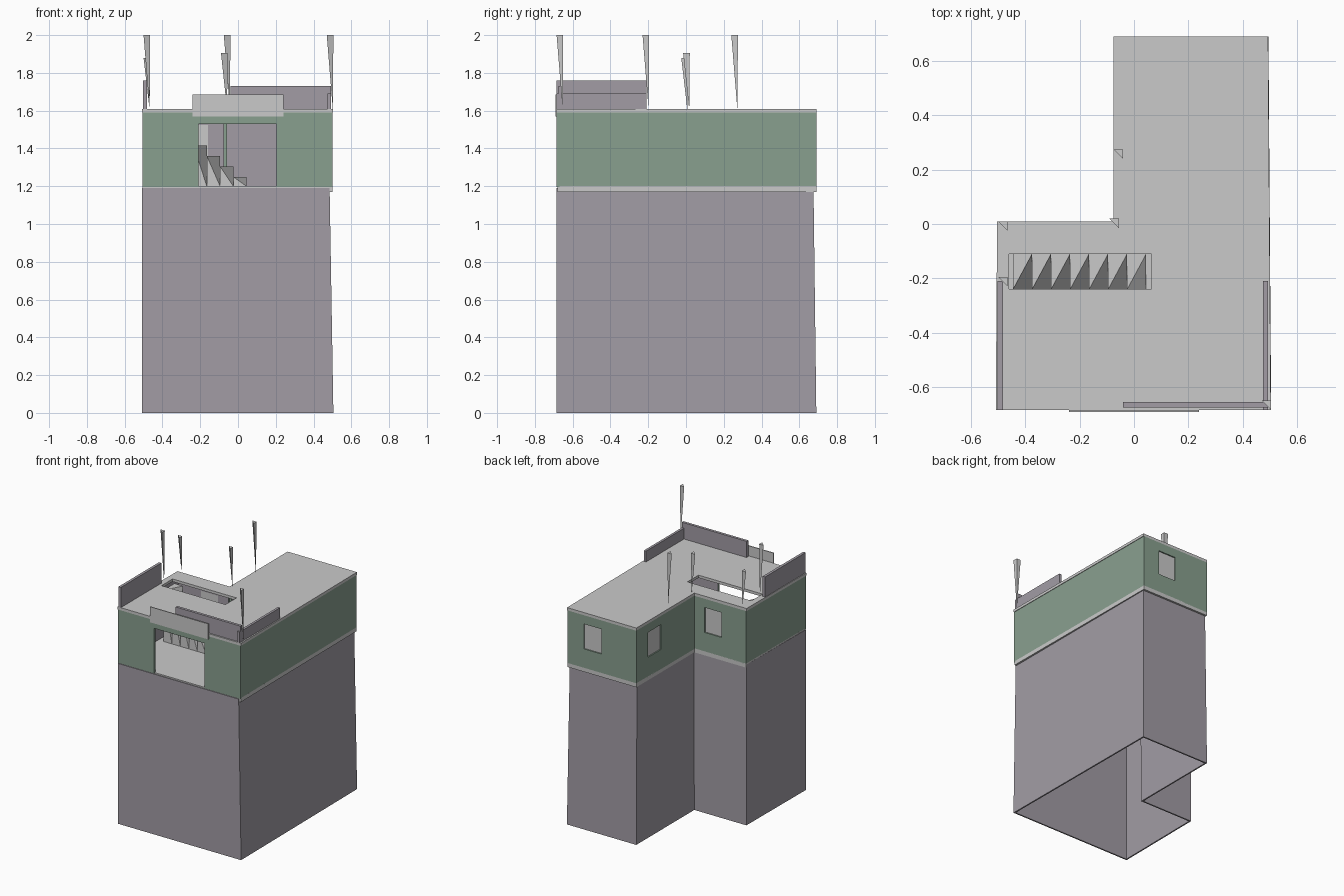
import bpy, bmesh
from mathutils import Vector

cube = bpy.data.objects.get("Cube")
if cube:
    bpy.data.objects.remove(cube)


def material(name, rgb):
    m = bpy.data.materials.new(name)
    m.use_nodes = True
    m.diffuse_color = (*rgb, 1)
    m.node_tree.nodes["Principled BSDF"].inputs["Base Color"].default_value = (*rgb, 1)
    return m


GREY = material("light grey concrete", (0.59, 0.59, 0.59))
GREEN = material("sage green paint", (0.25, 0.35, 0.275))
MAUVE = material("mauve stone", (0.36, 0.335, 0.375))


def finish(name, bm, *mats):
    mesh = bpy.data.meshes.new(name)
    bm.to_mesh(mesh)
    bm.free()
    obj = bpy.data.objects.new(name, mesh)
    bpy.context.collection.objects.link(obj)
    for m in mats:
        mesh.materials.append(m)
    return obj


def panel(name, loops, place, depth, mats, inner=None):
    """Fill an outline with optional holes, then thicken it along depth."""
    bm = bmesh.new()
    edges = []
    for loop in loops:
        vs = [bm.verts.new(place(u, v)) for u, v in loop]
        edges += [bm.edges.new((a, b)) for a, b in zip(vs, vs[1:] + vs[:1])]
    bmesh.ops.triangle_fill(bm, edges=edges, use_beauty=True, use_dissolve=False,
                            normal=depth.normalized())
    ext = bmesh.ops.extrude_face_region(bm, geom=bm.faces[:], use_keep_orig=True)
    bmesh.ops.translate(bm, vec=depth,
                        verts=[g for g in ext["geom"] if isinstance(g, bmesh.types.BMVert)])
    bmesh.ops.recalc_face_normals(bm, faces=bm.faces[:])
    bm.normal_update()
    if inner:
        for f in bm.faces:
            f.material_index = int(f.normal.dot(inner) > 0.5)
    return finish(name, bm, *mats)


def hull(name, points, mat):
    bm = bmesh.new()
    vs = [bm.verts.new(p) for p in points]
    bmesh.ops.convex_hull(bm, input=vs)
    bmesh.ops.recalc_face_normals(bm, faces=bm.faces[:])
    return finish(name, bm, mat)


def box(name, x0, x1, y0, y1, z0, z1, mat):
    return hull(name, [(x, y, z) for x in (x0, x1) for y in (y0, y1) for z in (z0, z1)], mat)


def rect(u0, u1, v0, v1):
    return [(u0, v0), (u1, v0), (u1, v1), (u0, v1)]


FLOOR, EAVES, ROOF = 1.2, 1.59, 1.61
plan = [(-.505, -.685), (.5, -.685), (.49, .69), (-.075, .69), (-.075, .01), (-.5, .01)]

# Hollow foundation, open below, leaning in slightly at the top
foot = [(-.508, -.685), (.505, -.685), (.495, .69), (-.075, .69), (-.075, .01), (-.503, .01)]
head = [(-.508, -.685), (.485, -.685), (.482, .675), (-.07, .675), (-.07, .005), (-.5, .005)]
bm = bmesh.new()
low = [bm.verts.new((x, y, 0)) for x, y in foot]
high = [bm.verts.new((x, y, 1.19)) for x, y in head]
for i in range(len(low)):
    j = (i + 1) % len(low)
    bm.faces.new((low[i], low[j], high[j], high[i]))
foundation = finish("foundation", bm, MAUVE)
solid = foundation.modifiers.new("thickness", "SOLIDIFY")
solid.thickness = 0.015
solid.offset = -1

# Floor slab and roof with a stairwell opening
slab = [(x, max(y, -.68)) for x, y in plan]
panel("floor_slab", [slab], lambda u, v: (u, v, 1.17), Vector((0, 0, FLOOR - 1.17)), [GREY])
stairwell = rect(-.46, .065, -.24, -.11)
panel("roof", [[(x * 1.008, y) for x, y in plan], stairwell],
      lambda u, v: (u, v, EAVES), Vector((0, 0, ROOF - EAVES)), [GREY])

# Walls: green outside, mauve inside; doorway in front, windows at the back
windows = {2: (.135, .28), 3: (.14, .29), 4: (.085, .225)}
names = ["front", "left", "back", "inner_side", "inner_back", "right"]
for i, name in enumerate(names):
    p, q = Vector(plan[i]), Vector(plan[(i + 1) % len(plan)])
    t = (q - p).normalized()
    length = (q - p).length
    inward = Vector((-t.y, t.x, 0))

    def place(u, v, p=p, t=t):
        return Vector((p.x + t.x * u, p.y + t.y * u, v))

    loops = [rect(0, length, FLOOR - .005, EAVES)]
    if name == "front":
        a, b, top = .295, .71, 1.53
        bottom = FLOOR - .005
        loops = [[(0, bottom), (a, bottom), (a, top), (b, top), (b, bottom),
                  (length, bottom), (length, EAVES), (0, EAVES)]]
    if i in windows:
        opening = rect(*windows[i], 1.34, 1.525)
        loops.append(opening)
        panel(name + "_window_pane", [opening],
              lambda u, v: place(u, v) + inward * .009, inward * .004, [GREY])
    panel(name + "_wall", loops, place, inward * .016, [GREEN, MAUVE], inward)

# Rooftop parapets and the blank board over the doorway
box("right_parapet", -.503, -.483, -.685, -.21, ROOF, 1.76, MAUVE)
box("left_parapet", .475, .493, -.685, -.21, ROOF, 1.69, MAUVE)
box("front_parapet", -.04, .493, -.675, -.655, ROOF, 1.73, MAUVE)
box("door_board", -.24, .24, -.692, -.685, 1.57, 1.685, GREY)

# Wedge steps climbing from the floor to the stairwell
STEP, Y0, Y1 = .07, -.24, -.11
for k in range(7):
    x1 = .045 - STEP * k
    x0 = x1 - STEP
    top = 1.25 + .055 * k
    hull("step", [(x0, Y0, FLOOR), (x1, Y0, FLOOR), (x0, Y1, FLOOR), (x1, Y1, FLOOR),
                  (x0, Y0, top), (x0, Y1, top), (x1, Y1, top)], GREY)

# Inverted spikes along the roof edge
for x, y, top in [(.505, -.65, 2), (-.465, -.195, 2), (-.465, .01, 1.88),
                  (-.055, .02, 1.905), (-.04, .275, 2)]:
    s = .035
    hull("roof_spike", [(x, y, top), (x - s, y, top), (x, y - s, top), (x - .003, y - .003, ROOF - .005)], GREY)
